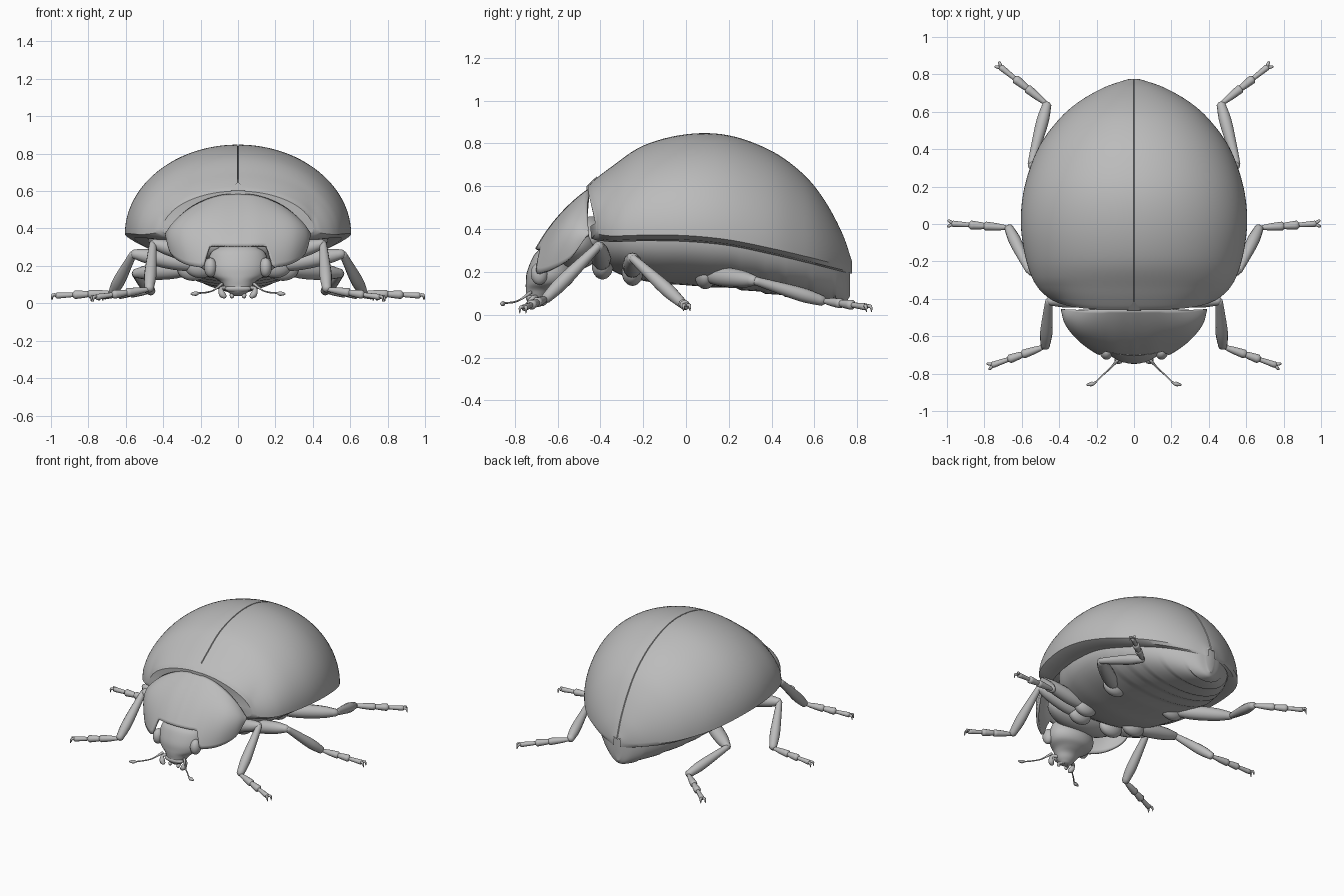
import bpy, bmesh
from math import sin, cos, pi, radians
from mathutils import Vector

if "Cube" in bpy.data.objects:
    bpy.data.objects.remove(bpy.data.objects["Cube"])

grey = bpy.data.materials.new("plain_grey")
grey.use_nodes = True
grey.diffuse_color = (0.5, 0.5, 0.5, 1)
grey.node_tree.nodes["Principled BSDF"].inputs["Base Color"].default_value = grey.diffuse_color


def smooth_path(points, n):
    """Resample control tuples with a Catmull-Rom spline."""
    pts = [Vector(p) for p in points]
    last = len(pts) - 1
    out = []
    for k in range(n + 1):
        f = k / n * last
        i = min(int(f), last - 1)
        t = f - i
        b, c = pts[i], pts[i + 1]
        a = pts[i - 1] if i else b * 2 - c
        d = pts[i + 2] if i + 2 <= last else c * 2 - b
        out.append(b + (c - a) * (t / 2) + (a * 2 - b * 5 + c * 4 - d) * (t * t / 2)
                   + (b * 3 - a - c * 3 + d) * (t ** 3 / 2))
    return out


def loft(name, rings, closed=True, angle=40):
    """Skin a row of point rings, capping both ends when closed."""
    bm = bmesh.new()
    rows = [[bm.verts.new(p) for p in ring] for ring in rings]
    n = len(rows[0])
    for a, b in zip(rows, rows[1:]):
        for i in range(n if closed else n - 1):
            j = (i + 1) % n
            bm.faces.new((b[i], b[j], a[j], a[i]))
    if closed:
        bm.faces.new(rows[0])
        bm.faces.new(rows[-1])
        bmesh.ops.recalc_face_normals(bm, faces=bm.faces)
    mesh = bpy.data.meshes.new(name)
    bm.to_mesh(mesh)
    bm.free()
    ob = bpy.data.objects.new(name, mesh)
    bpy.context.collection.objects.link(ob)
    return finish(ob, angle)


def finish(ob, angle=40):
    ob.data.materials.append(grey)
    bpy.ops.object.select_all(action='DESELECT')
    ob.select_set(True)
    bpy.context.view_layer.objects.active = ob
    bpy.ops.object.shade_smooth_by_angle(angle=radians(angle))
    return ob


def limb(name, points, side=1, n=14, sides=12):
    """Round tube through (x, y, z, radius) points with rounded ends."""
    path = smooth_path([(x * side, y, z, r) for x, y, z, r in points], n)
    centres = [p.to_3d() for p in path]
    radii = [max(p[3], 0.002) for p in path]
    rings = []
    for i, c in enumerate(centres):
        tangent = centres[min(i + 1, n)] - centres[max(i - 1, 0)]
        turn = tangent.to_track_quat('Z', 'Y')
        ring = [turn @ Vector((cos(a), sin(a), 0)) for a in
                (2 * pi * k / sides for k in range(sides))]
        body = [c + v * radii[i] for v in ring]
        if i in (0, n):
            out = tangent.normalized() * radii[i] * (0.5 if i else -0.5)
            cap = [c + out + v * radii[i] * 0.5 for v in ring]
            rings += [body, cap] if i else [cap, body]
        else:
            rings.append(body)
    return loft(name, rings, angle=70)


def ellipsoid(name, centre, radii):
    bpy.ops.mesh.primitive_uv_sphere_add(segments=28, ring_count=16, location=centre)
    ob = bpy.context.object
    ob.name = name
    ob.scale = radii
    return finish(ob)


# Wing cases: domed sections with a centre seam and a tucked-under rim
stations = [(-.458, .405, .385, .60), (-.43, .45, .375, .628), (-.35, .515, .368, .69),
            (-.2, .575, .372, .79), (0, .605, .37, .843), (.2, .585, .35, .838),
            (.4, .515, .31, .765), (.55, .41, .275, .655), (.65, .30, .25, .53),
            (.73, .16, .23, .38), (.775, .03, .22, .25)]
rings = []
for y, w, rim, top in smooth_path(stations, 60):
    half = [(w * .76, rim + .03), (w * .79, rim - .028), (w * .92, rim - .02)]
    for k in range(25):
        t = pi / 2 * k / 24
        half.append((.0035 + (w - .0035) * cos(t), rim + (top - rim) * sin(t)))
    ring = half + [(0, top - .01)] + [(-x, z) for x, z in reversed(half)]
    # the front corners sweep back a little
    sweep = .035 * max(0, min(1, (-.3 - y) / .15))
    rings.append([(x, y + sweep * min(1, abs(x) / .4) ** 4, z) for x, z in ring])
loft("wing_cases", rings, angle=35)

# Thorax and segmented abdomen under the wing cases: y, half width, bottom, top
stations = [(-.41, .24, .25, .38), (-.3, .38, .185, .38), (-.15, .45, .15, .39), (0, .48, .138, .39),
            (.2, .475, .12, .37), (.4, .41, .092, .33), (.55, .325, .07, .30), (.67, .21, .052, .27),
            (.74, .11, .056, .25), (.765, .03, .085, .23)]
rings = []
for y, w, low, top in smooth_path(stations, 80):
    if .12 < y < .7:
        low += .009 * ((y - .12) / .115 % 1)
    ring = [(w * .8, y, top + .02)]
    for k in range(25):
        t = pi * k / 24
        ring.append((w * cos(t), y, top - (top - low) * sin(t) ** .8))
    rings.append(ring + [(-w * .8, y, top + .02)])
loft("underbody", rings, angle=30)

# Neck shield: bulged patch from a rear arch to a front edge notched for the head
rear = [(0, -.46, .587), (.09, -.46, .58), (.18, -.46, .553), (.26, -.46, .51),
        (.33, -.458, .45), (.39, -.455, .375)]
front = [(0, -.76, .19), (.10, -.745, .19), (.20, -.695, .193), (.29, -.63, .212),
         (.36, -.54, .265), (.39, -.465, .365)]


def full_edge(edge):
    half = smooth_path(edge, 30)
    return [Vector((-p.x, p.y, p.z)) for p in half[:0:-1]] + half


rings = []
for j in range(21):
    row = []
    for i, (a, b) in enumerate(zip(full_edge(rear), full_edge(front))):
        u = i / 30 - 1
        notch = max(0, min(1, (.195 - abs(b.x)) / .05))
        v = j / 20 * (1 - .25 * notch * notch * (3 - 2 * notch))
        bulge = (.042 + .12 * u * u * (1 - u * u)) * (1 - u ** 4) * 4 * v * (1 - v)
        row.append(a.lerp(b, v) + Vector((.6 * u, -.62, .62)) * bulge)
    rings.append(row)
shield = loft("neck_shield", rings, closed=False)
thick = shield.modifiers.new("thickness", 'SOLIDIFY')
thick.thickness = .016
thick.offset = -1
ellipsoid("front_thorax", (0, -.52, .33), (.27, .13, .12))
ellipsoid("neck", (0, -.44, .36), (.22, .08, .1))

# Small triangular plate where the wing cases meet
loft("scutellum", [[(-.038, -.464, .594 + h), (.038, -.464, .594 + h), (.004, -.415, .64 + h),
                    (-.004, -.415, .64 + h)] for h in (-.03, .008)])

# Head: z, half width, centre y, half depth
stations = [(.30, .10, -.64, .05), (.27, .145, -.63, .085), (.2, .162, -.63, .113),
            (.15, .145, -.64, .108), (.12, .10, -.66, .088), (.095, .078, -.68, .065),
            (.065, .058, -.69, .052), (.04, .03, -.69, .025)]
loft("head", [[(w * cos(a), y + d * sin(a), z) for a in (2 * pi * k / 32 for k in range(32))]
              for z, w, y, d in smooth_path(stations, 28)], angle=60)
ellipsoid("upper_lip", (0, -.718, .078), (.07, .03, .022))


def between(a, b, t):
    return tuple(Vector(a).lerp(Vector(b), t))


def build_leg(label, side, coxa, knee, ankle, toe):
    """Hip, thigh, shin, three-part foot and a pair of claws."""
    ellipsoid(label + "_hip", (coxa[0] * side, coxa[1], coxa[2]), (.085, .05, .065))
    limb(label + "_thigh", [(*coxa, .03), (*between(coxa, knee, .35), .046),
                            (*between(coxa, knee, .75), .041), (*knee, .024)], side)
    limb(label + "_shin", [(*knee, .019), (*between(knee, ankle, .25), .025),
                           (*between(knee, ankle, .7), .033), (*ankle, .024)], side)
    for part, (s, e) in enumerate(((0, .38), (.3, .62), (.52, .92))):
        a, m, b = (between(ankle, toe, t) for t in (s, (s + e) / 2, e))
        fat = .024 if part < 2 else .017
        limb(label + "_foot_%d" % part, [(*a, .01), (*m, fat * .8), (*b, fat)], side, 8, 10)
    along = (Vector(toe) - Vector(ankle)).normalized()
    across = Vector((-along.y, along.x, 0)) * .014
    tip = Vector(between(ankle, toe, .91))
    for k in (-1, 1):
        mid = tip + along * .024 + across * k + Vector((0, 0, .004))
        end = Vector((toe[0], toe[1], max(.004, toe[2] - .022))) + across * k * 1.1
        limb(label + "_claw", [(*tip, .009), (*mid, .008), (*end, .002)], side, 6, 8)


legs = {
    "front": ((.13, -.39, .23), (.455, -.41, .32), (.475, -.655, .075), (.78, -.762, .03)),
    "middle": ((.2, -.25, .2), (.56, -.25, .265), (.67, -.02, .055), (.995, .003, .04)),
    "hind": ((.24, .09, .185), (.55, .32, .16), (.465, .64, .065), (.733, .855, .035)),
}

for side, word in ((1, "left_"), (-1, "right_")):
    for which, joints in legs.items():
        build_leg(word + which, side, *joints)
    ellipsoid(word + "eye", (.147 * side, -.685, .192), (.034, .04, .052))

    # Antenna with a clubbed tip, and two mouth feelers
    limb(word + "antenna", [(.085, -.725, .105, .009), (.13, -.775, .07, .0045),
                            (.17, -.81, .058, .0045), (.205, -.845, .055, .005),
                            (.225, -.855, .052, .012), (.25, -.86, .05, .006)], side, 20, 8)
    limb(word + "palp", [(.05, -.69, .08, .012), (.09, -.715, .08, .01),
                         (.085, -.73, .05, .018), (.07, -.735, .035, .012)], side, 12, 10)
    limb(word + "inner_palp", [(.02, -.68, .05, .012), (.035, -.71, .045, .01),
                               (.03, -.72, .035, .012)], side, 8, 8)
